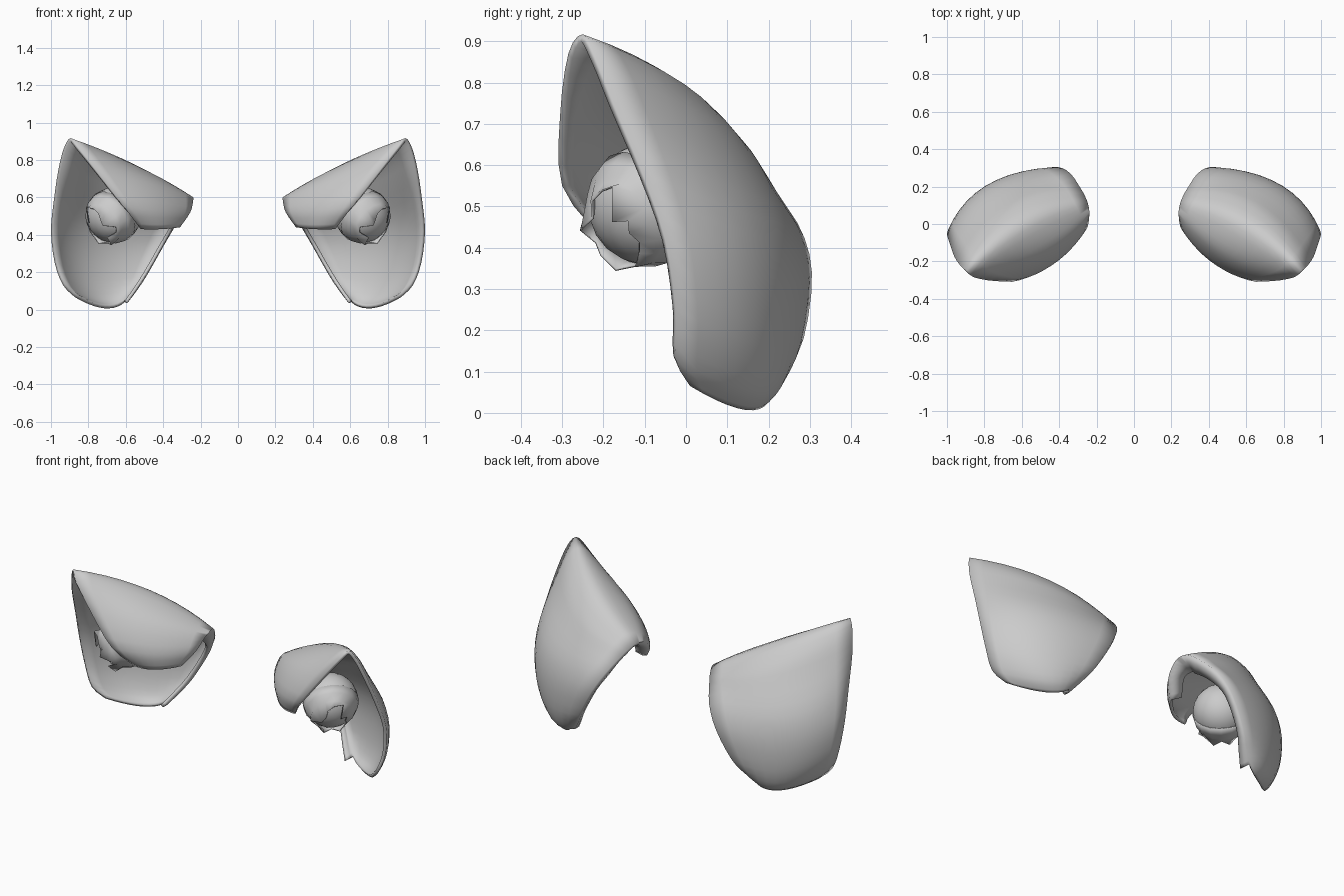
import bpy, bmesh, math, random
from mathutils import Vector, Matrix

cube = bpy.data.objects.get("Cube")
if cube:
    bpy.data.objects.remove(cube)

grey = bpy.data.materials.new("light_grey")
grey.use_nodes = True
grey.diffuse_color = (0.6, 0.6, 0.6, 1)
grey.node_tree.nodes["Principled BSDF"].inputs["Base Color"].default_value = (0.6, 0.6, 0.6, 1)


def finish(bm, name, thickness, angle):
    """Turn a bmesh into a smooth object mirrored to both sides."""
    me = bpy.data.meshes.new(name)
    bm.to_mesh(me)
    bm.free()
    me.materials.append(grey)
    ob = bpy.data.objects.new(name, me)
    bpy.context.collection.objects.link(ob)
    bpy.ops.object.select_all(action='DESELECT')
    ob.select_set(True)
    bpy.context.view_layer.objects.active = ob
    bpy.ops.object.shade_smooth_by_angle(angle=math.radians(angle))
    if thickness:
        sol = ob.modifiers.new("thickness", 'SOLIDIFY')
        sol.thickness = thickness
        sol.offset = -1
    mir = ob.modifiers.new("other_side", 'MIRROR')
    mir.use_axis[0] = True
    mir.use_mirror_merge = False


def spline(p, i, t):
    """Catmull-Rom point between p[i] and p[i+1]."""
    a, b = p[max(i - 1, 0)], p[i]
    c, d = p[i + 1], p[min(i + 2, len(p) - 1)]
    return b + 0.5 * t * ((c - a) + t * ((2 * a - 5 * b + 4 * c - d) + t * (3 * b - a - 3 * c + d)))


# Arched shell: stations run from the front flap over the top to the back leg.
# Each holds the outer rim, the crown, the inner rim, and how far the inner
# rim curls under (sideways, upwards) as seen along the arch.
stations = [
    ((.52, -.21, .43), (.41, -.18, .43), (.31, -.08, .44), (.06, .01)),
    ((.61, -.30, .55), (.41, -.20, .53), (.255, -.03, .52), (.08, 0)),
    ((.74, -.305, .72), (.46, -.16, .67), (.24, .03, .58), (.08, -.05)),
    ((.855, -.285, .87), (.51, -.08, .745), (.24, .08, .60), (.06, -.08)),
    ((.895, -.25, .917), (.58, .01, .78), (.25, .12, .60), (.03, -.09)),
    ((.93, -.22, .865), (.635, .085, .71), (.265, .155, .58), (.01, -.09)),
    ((.96, -.175, .75), (.67, .135, .62), (.285, .19, .55), (0, -.08)),
    ((.985, -.105, .58), (.76, .185, .47), (.34, .27, .46), (-.03, -.05)),
    ((1.0, -.05, .42), (.79, .205, .32), (.41, .305, .34), (-.04, -.01)),
    ((.98, -.025, .25), (.79, .195, .16), (.50, .285, .18), (-.04, 0)),
    ((.935, -.025, .13), (.755, .175, .05), (.56, .24, .095), (-.045, -.01)),
    ((.87, .01, .065), (.715, .145, .007), (.605, .205, .04), (-.05, -.02)),
]
side = Vector((.707, .707, 0))
up = Vector((-.35, .35, .87))
forward = Vector((.61, -.61, .5))
rows = [[Vector(s[k]) for s in stations] for k in range(3)]
rows.append([Vector(s[2]) + side * s[3][0] + up * s[3][1] + forward * 0.025 for s in stations])
STEP, ACROSS = 3, 10
bm = bmesh.new()
grid = []
for n in range((len(stations) - 1) * STEP + 1):
    i = min(n // STEP, len(stations) - 2)
    a, m, b, curl = (spline(r, i, n / STEP - i) for r in rows)
    c = 2 * m - 0.5 * (a + b)
    points = [a * (1 - v) ** 2 + c * 2 * v * (1 - v) + b * v * v
              for v in (j / ACROSS for j in range(ACROSS + 1))]
    lip = b.lerp(curl, 0.45) - forward * 0.01
    grid.append([bm.verts.new(p) for p in points + [lip, curl]])
for r, q in zip(grid, grid[1:]):
    for j in range(len(r) - 1):
        bm.faces.new((r[j], q[j], q[j + 1], r[j + 1]))
finish(bm, "arched_shell", 0.018, 100)

# Round core under the arch
centre = Vector((.665, -.09, .505))
bm = bmesh.new()
bmesh.ops.create_icosphere(bm, subdivisions=3, radius=0.148, matrix=Matrix.Translation(centre))
finish(bm, "round_core", 0, 50)

# Torn skin around the core: a dome with a ragged edge facing front, out and down
random.seed(4)
axis = Vector((.55, -.6, -.45)).normalized()
turn = axis.to_track_quat('Z', 'Y').to_matrix()
bm = bmesh.new()
N = 16
rings = []
for k, polar in enumerate((1.5, 1.2, .9, .6)):
    ring = []
    for s in range(N):
        ang = 2 * math.pi * s / N
        p, rad = polar, 0.152
        if k == 3:
            p += random.uniform(-.3, .25)
            rad = random.uniform(.155, .185)
        d = Vector((math.sin(p) * math.cos(ang), math.sin(p) * math.sin(ang), math.cos(p)))
        ring.append(bm.verts.new(centre + turn @ (d * rad)))
    rings.append(ring)
for r, q in zip(rings, rings[1:]):
    for s in range(N):
        e = (s + 1) % N
        bm.faces.new((r[s], r[e], q[e], q[s]))
finish(bm, "torn_skin", 0.006, 35)
